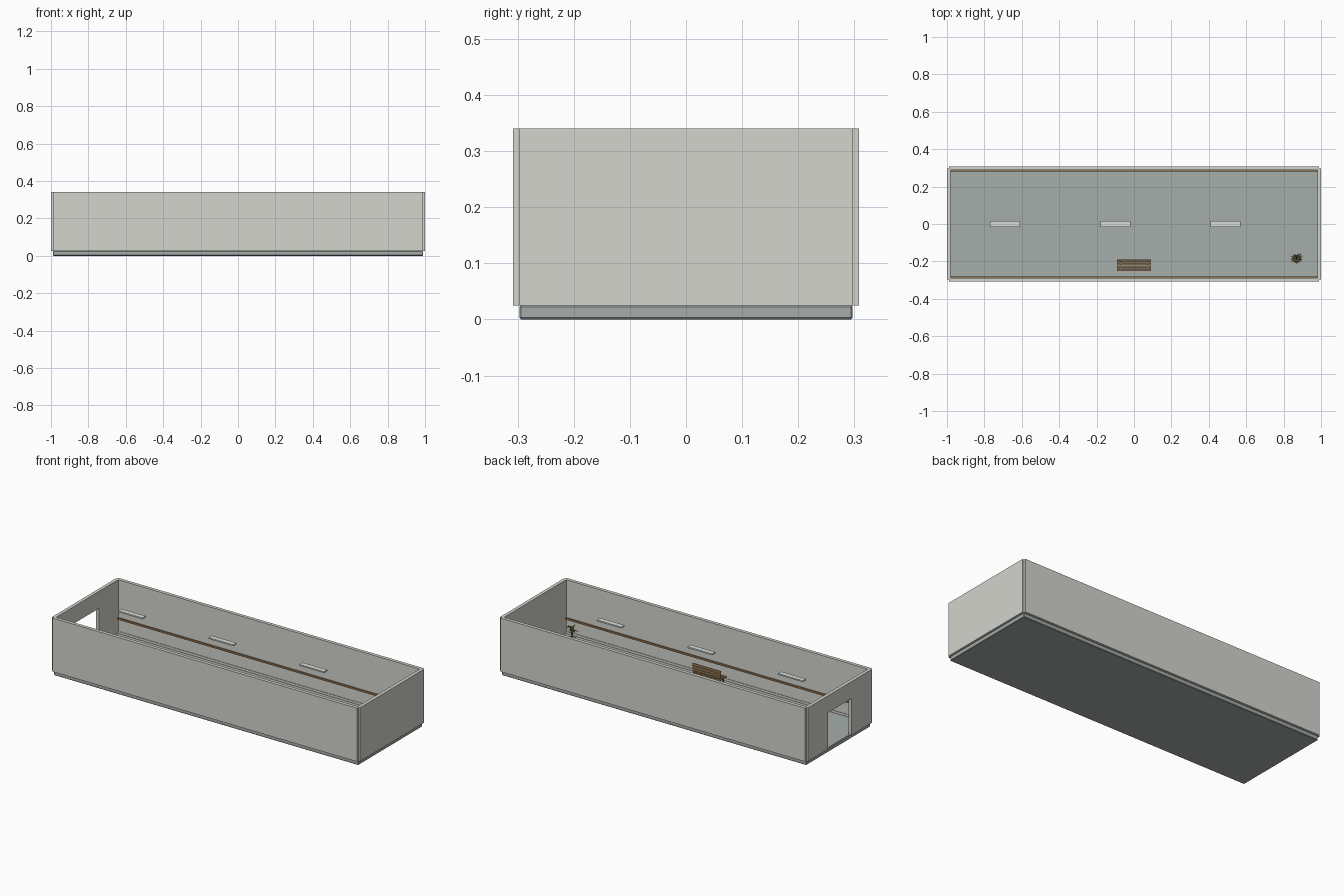
import bpy, bmesh, math, random
from mathutils import Vector, Matrix

random.seed(4)
cube = bpy.data.objects.get("Cube")
if cube:
    bpy.data.objects.remove(cube, do_unlink=True)


def material(name, rgb):
    m = bpy.data.materials.new(name)
    m.use_nodes = True
    m.diffuse_color = (*rgb, 1)
    bsdf = next(n for n in m.node_tree.nodes if n.type == 'BSDF_PRINCIPLED')
    bsdf.inputs["Base Color"].default_value = (*rgb, 1)
    return m


WALL = material("warm grey wall", (0.66, 0.66, 0.62))
FLOOR = material("blue grey floor", (0.38, 0.42, 0.40))
LIGHT = material("pale light panel", (0.68, 0.73, 0.70))
WOOD = material("tan wood", (0.36, 0.23, 0.11))
RAIL = material("brown rail", (0.28, 0.17, 0.08))
METAL = material("dark metal", (0.07, 0.065, 0.06))
LEAF = material("dry olive leaf", (0.20, 0.16, 0.07))


def finish(name, bm, mat, bevel=0):
    bmesh.ops.recalc_face_normals(bm, faces=bm.faces)
    mesh = bpy.data.meshes.new(name)
    bm.to_mesh(mesh)
    bm.free()
    mesh.materials.append(mat)
    ob = bpy.data.objects.new(name, mesh)
    bpy.context.collection.objects.link(ob)
    if bevel:
        mod = ob.modifiers.new("Bevel", 'BEVEL')
        mod.width = bevel
        mod.segments = 1
    return ob


def add_box(bm, x, y, z):
    """Box from (min, max) pairs."""
    lo, hi = Vector((x[0], y[0], z[0])), Vector((x[1], y[1], z[1]))
    mat = Matrix.Translation((lo + hi) / 2) @ Matrix.Diagonal((*(hi - lo), 1))
    bmesh.ops.create_cube(bm, size=1, matrix=mat)


def boxes(name, mat, *specs, bevel=0):
    bm = bmesh.new()
    for s in specs:
        add_box(bm, *s)
    return finish(name, bm, mat, bevel)


BASE, TOP = 0.025, 0.34
INNER_Y, OUTER_Y, END_Y = 0.288, 0.308, 0.297

# Floor slab
boxes("floor", FLOOR, ((-0.99, 0.99), (-END_Y, END_Y), (0, BASE)), bevel=0.003)


def span(side, a, b):
    return tuple(sorted((side * a, side * b)))


# Long walls with skirting and handrail
for side, label in ((-1, "front"), (1, "back")):
    boxes(label + "_wall", WALL, ((-0.99, 0.99), span(side, INNER_Y, OUTER_Y), (BASE, TOP)))
    boxes(label + "_skirting", WALL,
          ((-0.98, 0.98), span(side, INNER_Y - 0.003, INNER_Y + 0.001), (BASE, 0.038)))
    boxes(label + "_handrail", RAIL,
          ((-0.98, 0.98), span(side, INNER_Y - 0.006, INNER_Y + 0.001), (0.108, 0.119)))

# End walls: one solid, one with a doorway
boxes("solid_end_wall", WALL, ((0.98, 1), (-END_Y, END_Y), (BASE, TOP)))
DOOR, HEAD = 0.11, 0.24
for side, label in ((-1, "front"), (1, "back")):
    boxes("doorway_" + label + "_wall", WALL, ((-1, -0.98), span(side, DOOR, END_Y), (BASE, TOP)))
boxes("doorway_lintel", WALL, ((-1, -0.98), (-DOOR, DOOR), (HEAD, TOP)))

# Hanging light panels
for i in range(3):
    x = -0.69 + 0.59 * i
    boxes(f"light_panel_{i + 1}", LIGHT, ((x - 0.08, x + 0.08), (-0.015, 0.015), (0.322, 0.33)))

# Slatted bench facing the front wall
seat = [((-0.09, 0.09), (-0.25 + i * 0.012, -0.241 + i * 0.012), (0.068, 0.074)) for i in range(5)]
boxes("bench_seat", WOOD, *seat)
back = [((-0.09, 0.09), (-0.195, -0.19), (0.083 + i * 0.015, 0.095 + i * 0.015)) for i in range(3)]
boxes("bench_back", WOOD, *back)
frame = []
for x in (-0.075, 0.069):
    xs = (x, x + 0.006)
    frame += [(xs, (-0.201, -0.195), (BASE, 0.122)),
              (xs, (-0.247, -0.241), (BASE, 0.068)),
              (xs, (-0.247, -0.195), (0.062, 0.068))]
boxes("bench_frame", METAL, *frame)

# Plant pot
PX, PY = 0.87, -0.185
bm = bmesh.new()
bmesh.ops.create_cone(bm, cap_ends=True, segments=16, radius1=0.014, radius2=0.02, depth=0.045,
                      matrix=Matrix.Translation((PX, PY, BASE + 0.0225)))
finish("plant_pot", bm, WOOD)

# Arching leaves around the pot
bm = bmesh.new()
for i in range(18):
    angle = i * 2.4
    reach = random.uniform(0.022, 0.035)
    height = random.uniform(0.04, 0.075)
    out = Vector((math.cos(angle), math.sin(angle), 0))
    across = Vector((-out.y, out.x, 0))
    rows = []
    for k in range(5):
        t = k / 4
        centre = Vector((PX, PY, 0.068 + height * math.sin(t * 2))) + out * reach * t * t
        half = across * (0.001 + 0.005 * math.sin(math.pi * t))
        rows.append([bm.verts.new(centre - half), bm.verts.new(centre + half)])
    for a, b in zip(rows, rows[1:]):
        bm.faces.new((a[0], a[1], b[1], b[0]))
finish("plant_leaves", bm, LEAF)
